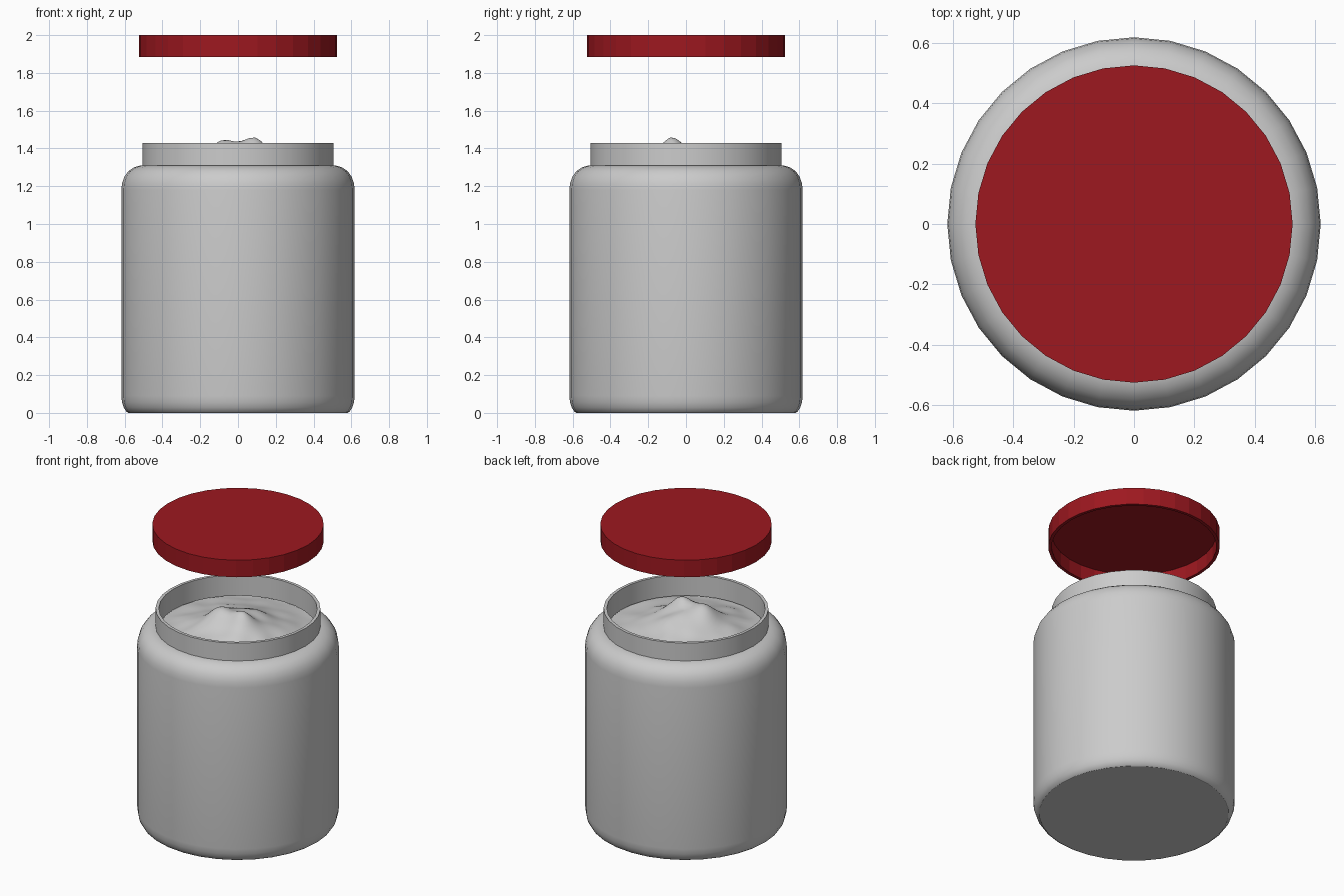
import bpy, bmesh
from math import sin, cos, pi, exp, hypot
from mathutils import Vector, noise

if "Cube" in bpy.data.objects:
    bpy.data.objects.remove(bpy.data.objects["Cube"])

SIDES = 32


def mesh_object(name, bm, smooth=None):
    bmesh.ops.recalc_face_normals(bm, faces=bm.faces)
    mesh = bpy.data.meshes.new(name)
    bm.to_mesh(mesh)
    bm.free()
    obj = bpy.data.objects.new(name, mesh)
    bpy.context.collection.objects.link(obj)
    if smooth is not None:
        bpy.ops.object.select_all(action='DESELECT')
        obj.select_set(True)
        bpy.context.view_layer.objects.active = obj
        bpy.ops.object.shade_smooth_by_angle(angle=smooth)
    return obj


def lathe(name, profile, smooth=None):
    """Revolve (radius, z) points around z; both ends are capped."""
    bm = bmesh.new()
    rings = [[bm.verts.new((r * cos(2 * pi * i / SIDES), r * sin(2 * pi * i / SIDES), z))
              for i in range(SIDES)] for r, z in profile]
    for a, b in zip(rings, rings[1:]):
        for i in range(SIDES):
            j = (i + 1) % SIDES
            bm.faces.new((a[i], a[j], b[j], b[i]))
    bm.faces.new(rings[0])
    bm.faces.new(rings[-1])
    return mesh_object(name, bm, smooth)


# Jar: outer wall, rounded shoulder, neck, then back down the inner wall
outer = [(0.58, 0), (0.592, 0.008), (0.605, 0.028), (0.614, 0.055), (0.618, 0.09),
         (0.618, 1.18), (0.614, 1.215), (0.602, 1.25), (0.58, 1.28),
         (0.55, 1.30), (0.52, 1.309), (0.505, 1.31), (0.505, 1.43)]
inner = [(0.485, 1.43), (0.485, 1.29), (0.53, 1.28), (0.575, 1.25), (0.597, 1.18),
         (0.597, 0.09), (0.57, 0.02)]
lathe("jar", outer + inner, smooth=pi / 6)

# Lid: shallow cap, open underneath, floating above the neck
lid = lathe("lid", [(0.525, 2.0), (0.525, 1.885), (0.505, 1.885), (0.505, 1.98)])
red = bpy.data.materials.new("red")
red.diffuse_color = (0.34, 0.009, 0.014, 1)
red.use_nodes = True
red.node_tree.nodes["Principled BSDF"].inputs["Base Color"].default_value = red.diffuse_color
lid.data.materials.append(red)


# Powder: lumpy mound filling the jar up to the neck
def powder_height(x, y):
    def bump(cx, cy, width, height):
        return height * exp(-(hypot(x - cx, y - cy) / width) ** 2)
    r = hypot(x, y)
    fade = max(0.0, 1 - (r / 0.57) ** 4)
    lumps = noise.noise(Vector((x * 8, y * 8, 3.7))) * 0.018
    return (1.265 + bump(0, -0.03, 0.31, 0.135) + bump(0.09, -0.08, 0.075, 0.075)
            + bump(-0.08, -0.08, 0.09, 0.05) + bump(-0.02, 0.12, 0.1, 0.015)
            + lumps * fade)


bm = bmesh.new()
STEPS = 24
center = bm.verts.new((0, 0, powder_height(0, 0)))
previous = None
for k in range(1, STEPS + 1):
    r = 0.57 * k / STEPS
    ring = []
    for i in range(2 * SIDES):
        x, y = r * cos(pi * i / SIDES), r * sin(pi * i / SIDES)
        ring.append(bm.verts.new((x, y, powder_height(x, y))))
    for i in range(2 * SIDES):
        j = (i + 1) % (2 * SIDES)
        if previous:
            bm.faces.new((previous[i], ring[i], ring[j], previous[j]))
        else:
            bm.faces.new((center, ring[i], ring[j]))
    previous = ring
mesh_object("powder", bm, smooth=pi / 3)
